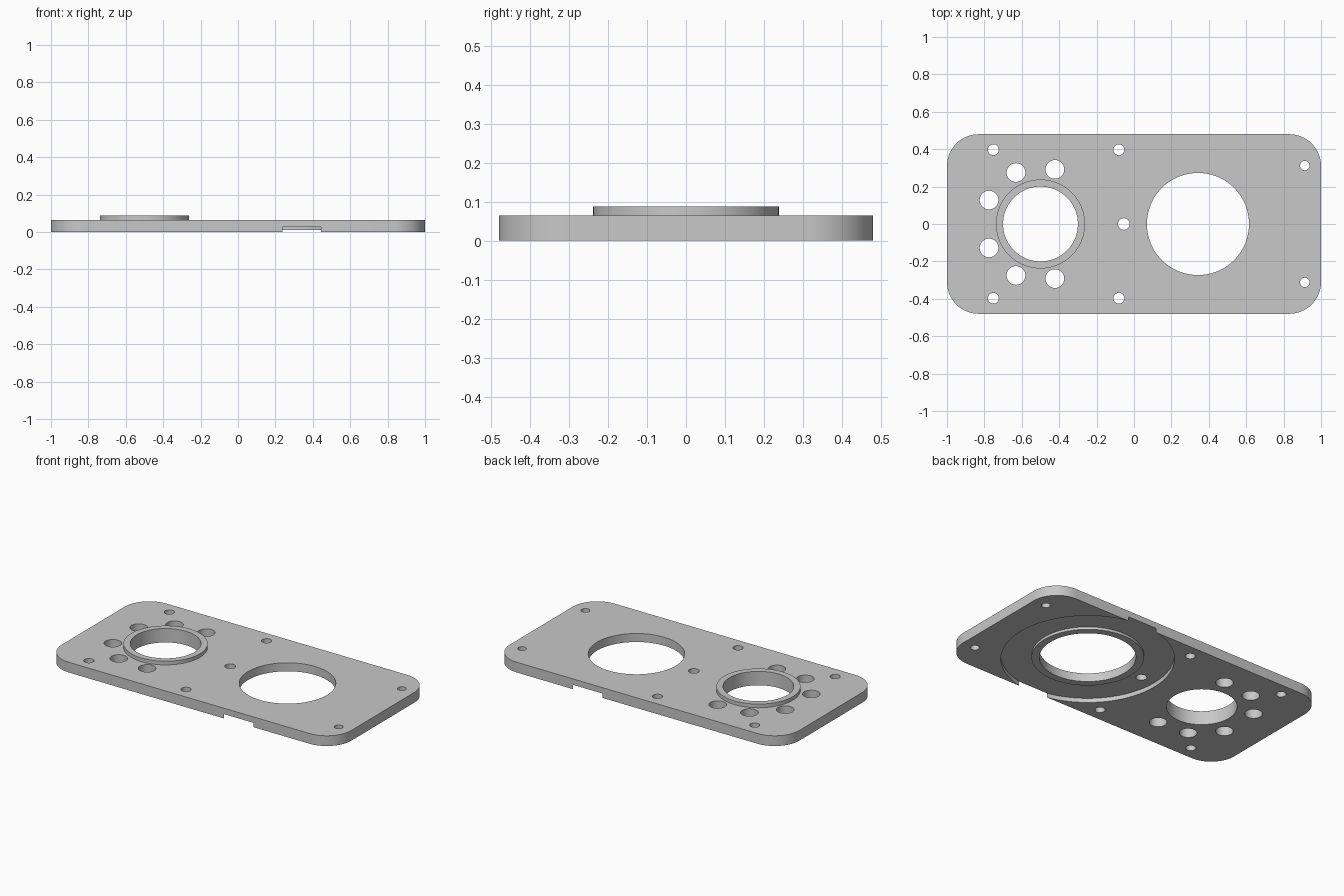
import bpy
import bmesh
import math

default = bpy.data.objects.get("Cube")
if default:
    bpy.data.objects.remove(default, do_unlink=True)

HALF_X, HALF_Y, THICK = 1.0, 0.48, 0.064
CORNER = 0.17
COLLAR_X, BORE_X = -0.5, 0.342

grey = bpy.data.materials.new("satin grey")
grey.use_nodes = True
colour = (0.58, 0.58, 0.58, 1)
grey.diffuse_color = colour
grey.node_tree.nodes["Principled BSDF"].inputs["Base Color"].default_value = colour


def circle(x, y, r, n, start=0.0, sweep=math.tau):
    return [(x + r * math.cos(start + sweep * i / n),
             y + r * math.sin(start + sweep * i / n)) for i in range(n)]


def add_prism(bm, outline, z0, z1):
    """Closed prism over a counter-clockwise outline."""
    low = [bm.verts.new((x, y, z0)) for x, y in outline]
    high = [bm.verts.new((x, y, z1)) for x, y in outline]
    bm.faces.new(low[::-1])
    bm.faces.new(high)
    for i in range(len(low)):
        j = (i + 1) % len(low)
        bm.faces.new((low[i], low[j], high[j], high[i]))


def make_object(name, bm):
    bmesh.ops.recalc_face_normals(bm, faces=bm.faces)
    mesh = bpy.data.meshes.new(name)
    bm.to_mesh(mesh)
    bm.free()
    mesh.materials.append(grey)
    obj = bpy.data.objects.new(name, mesh)
    bpy.context.collection.objects.link(obj)
    return obj


# Rounded rectangular plate
outline = []
for k, (sx, sy) in enumerate([(1, 1), (-1, 1), (-1, -1), (1, -1)]):
    cx, cy = sx * (HALF_X - CORNER), sy * (HALF_Y - CORNER)
    outline += circle(cx, cy, CORNER, 17, k * math.pi / 2, math.pi / 2 * 17 / 16)
bm = bmesh.new()
add_prism(bm, outline, 0, THICK)
plate = make_object("mounting_plate", bm)

# Raised collar around the smaller bore
bm = bmesh.new()
add_prism(bm, circle(COLLAR_X, 0, 0.238, 96), 0.035, 0.087)
collar = make_object("collar", bm)

# Through holes: two bores, ring of clearance holes, screw holes
holes = [(COLLAR_X, 0, 0.2, 96), (BORE_X, 0, 0.273, 96), (-0.054, 0, 0.031, 32)]
for x, y, r in [(-0.631, 0.275, 0.05), (-0.423, 0.292, 0.05), (-0.775, 0.128, 0.05),
                (-0.752, 0.397, 0.029), (-0.081, 0.397, 0.029), (0.913, 0.312, 0.025)]:
    holes += [(x, y, r, 40), (x, -y, r, 40)]
bm = bmesh.new()
for x, y, r, n in holes:
    add_prism(bm, circle(x, y, r, n), -0.2, 0.3)
hole_cutter = make_object("hole_cutter", bm)

# Stepped recess on the underside, running out through both long edges
bm = bmesh.new()
profile = [(0, -0.1), (0.491, -0.1), (0.491, 0.027), (0.318, 0.027), (0.318, 0.011), (0, 0.011)]
verts = [bm.verts.new((r, 0, z)) for r, z in profile]
edges = [bm.edges.new(pair) for pair in zip(verts, verts[1:])]
bmesh.ops.spin(bm, geom=verts + edges, cent=(0, 0, 0), axis=(0, 0, 1),
               angle=math.tau, steps=128, use_merge=True)
bmesh.ops.remove_doubles(bm, verts=bm.verts, dist=0.0001)
bmesh.ops.translate(bm, verts=bm.verts, vec=(BORE_X, 0, 0))
recess_cutter = make_object("recess_cutter", bm)

# Combine the parts into one solid and drop the helpers
helpers = [(collar, 'UNION'), (recess_cutter, 'DIFFERENCE'), (hole_cutter, 'DIFFERENCE')]
for tool, operation in helpers:
    tool.hide_render = True
    mod = plate.modifiers.new(tool.name, 'BOOLEAN')
    mod.operation = operation
    mod.solver = 'EXACT'
    mod.object = tool
graph = bpy.context.evaluated_depsgraph_get()
solid = bpy.data.meshes.new_from_object(plate.evaluated_get(graph))
plate.modifiers.clear()
plate.data = solid
for tool, operation in helpers:
    bpy.data.objects.remove(tool, do_unlink=True)

# Smooth round walls, crisp edges
for obj in bpy.context.selected_objects:
    obj.select_set(False)
plate.select_set(True)
bpy.context.view_layer.objects.active = plate
bpy.ops.object.shade_smooth_by_angle(angle=math.radians(30))
